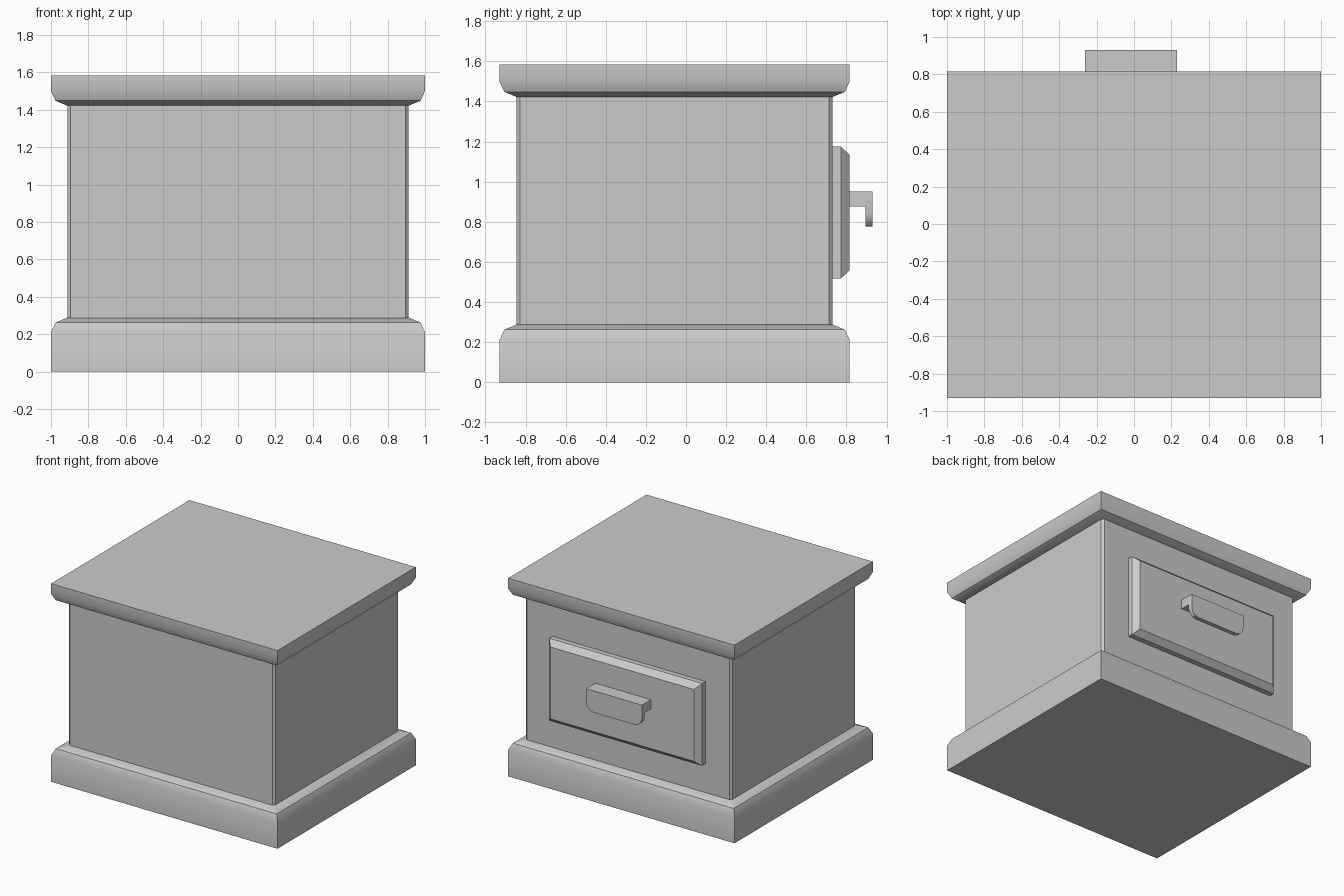
import bpy, bmesh, math
from mathutils import Matrix

if "Cube" in bpy.data.objects:
    bpy.data.objects.remove(bpy.data.objects["Cube"])

CY = -0.057           # centre of the cabinet in y
HX, HY = 1.0, 0.873   # half size of the base and top slabs


def finish(name, bm, smooth=False):
    bmesh.ops.recalc_face_normals(bm, faces=bm.faces[:])
    mesh = bpy.data.meshes.new(name)
    bm.to_mesh(mesh)
    bm.free()
    obj = bpy.data.objects.new(name, mesh)
    bpy.context.collection.objects.link(obj)
    if smooth:
        bpy.ops.object.select_all(action='DESELECT')
        obj.select_set(True)
        bpy.context.view_layer.objects.active = obj
        bpy.ops.object.shade_smooth_by_angle(angle=math.radians(30))
    return obj


def loft(name, rings, matrix, smooth=False):
    """Join a stack of closed outlines and cap both ends."""
    bm = bmesh.new()
    loops = [[bm.verts.new(matrix @ bm_co(p)) for p in ring] for ring in rings]
    n = len(loops[0])
    for a, b in zip(loops, loops[1:]):
        for i in range(n):
            j = (i + 1) % n
            bm.faces.new((a[i], a[j], b[j], b[i]))
    bm.faces.new(loops[0])
    bm.faces.new(loops[-1])
    return finish(name, bm, smooth)


def bm_co(p):
    return Matrix.Translation(p).to_translation()


def rect(hx, hy, z):
    return [(-hx, -hy, z), (hx, -hy, z), (hx, hy, z), (-hx, hy, z)]


def chamfered_rect(hx, hy, c, z):
    return [(-hx + c, -hy, z), (hx - c, -hy, z), (hx, -hy + c, z), (hx, hy - c, z),
            (hx - c, hy, z), (-hx + c, hy, z), (-hx, hy - c, z), (-hx, -hy + c, z)]


centre = Matrix.Translation((0, CY, 0))

# Moulded slabs: (inset, height)
slabs = {
    "base_plinth": [(0, 0), (0, 0.21), (0.024, 0.262), (0.086, 0.288)],
    "top_slab": [(0.086, 1.422), (0.024, 1.448), (0, 1.50), (0, 1.583)],
}
for name, profile in slabs.items():
    loft(name, [rect(HX - d, HY - d, z) for d, z in profile], centre, True)

# Cabinet body with narrow corner chamfers
loft("cabinet_body", [chamfered_rect(0.912, 0.788, 0.017, z) for z in (0.28, 1.43)], centre)

# Drawer front: raised panel with bevelled rim, facing +y
to_back = Matrix.Translation((-0.007, 0, 0.846)) @ Matrix.Rotation(-math.pi / 2, 4, 'X')
loft("drawer_front", [rect(0.675, 0.329, 0.725), rect(0.675, 0.329, 0.772),
                      rect(0.634, 0.287, 0.816)], to_back)

# Handle: flat arm with a drop lip, rounded at its lower corners
HL, HR, R = -0.262, 0.230, 0.065
outline = [(HL, 0.95), (HR, 0.95)]
for cx, start in ((HR - R, 0), (HL + R, -90)):
    for k in range(4):
        a = math.radians(start - 30 * k)
        outline.append((cx + R * math.cos(a), 0.776 + R + R * math.sin(a)))
loft("handle_lip", [[(x, y, z) for x, z in outline] for y in (0.895, 0.93)],
     Matrix.Identity(4), True)

bm = bmesh.new()
bmesh.ops.create_cube(bm, size=1, matrix=Matrix.Translation(((HL + HR) / 2, 0.8535, 0.913))
                      @ Matrix.Diagonal((HR - HL, 0.083, 0.074, 1)))
finish("handle_arm", bm)
